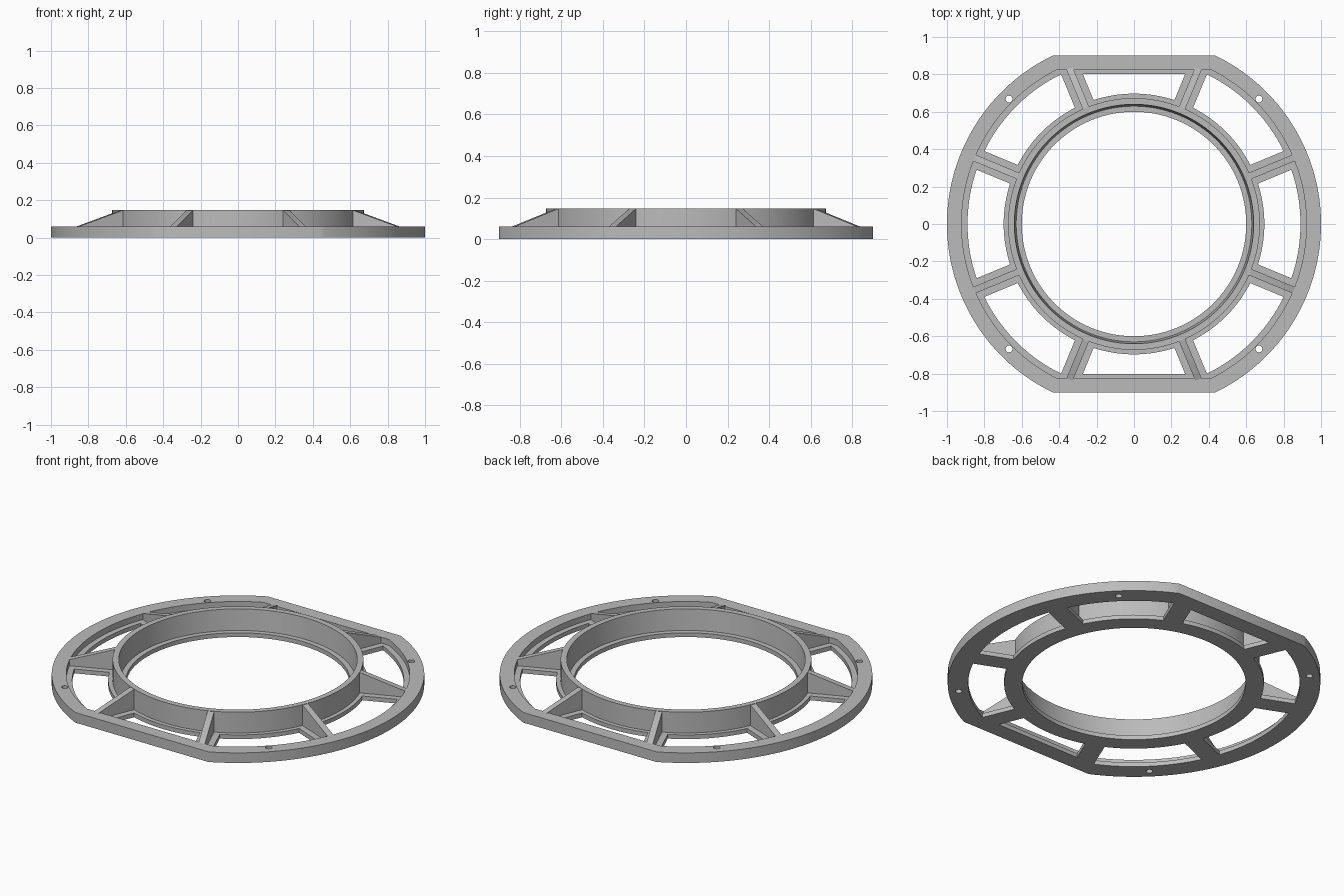
import bpy, bmesh
from math import sin, cos, asin, pi, radians

cube = bpy.data.objects.get("Cube")
if cube:
    bpy.data.objects.remove(cube)

RIM_H, FLOOR_H, HUB_H = 0.06, 0.025, 0.148
SPOKE_HALF, RIB_HALF = 0.054, 0.018

grey = bpy.data.materials.new("neutral grey")
grey.use_nodes = True
colour = (0.5, 0.5, 0.5, 1)
grey.diffuse_color = colour
grey.node_tree.nodes["Principled BSDF"].inputs["Base Color"].default_value = colour


def finish(name, bm):
    """Weld, orient and shade a part, then link it to the scene."""
    bmesh.ops.remove_doubles(bm, verts=bm.verts, dist=0.0001)
    bmesh.ops.recalc_face_normals(bm, faces=bm.faces)
    mesh = bpy.data.meshes.new(name)
    bm.to_mesh(mesh)
    bm.free()
    mesh.materials.clear()
    mesh.materials.append(grey)
    for p in mesh.polygons:
        p.use_smooth = True
        p.material_index = 0
    mesh.set_sharp_from_angle(angle=radians(30))
    obj = bpy.data.objects.new(name, mesh)
    bpy.context.scene.collection.objects.link(obj)
    return obj


def arc(r, a, b, n):
    """Points from angle a to b; r is a number or a function of angle."""
    radius = r if callable(r) else lambda t: r
    angles = [a + (b - a) * i / n for i in range(n + 1)]
    return [(radius(t) * cos(t), radius(t) * sin(t)) for t in angles]


def circle(r, n, x=0, y=0):
    return [(x + px, y + py) for px, py in arc(r, 0, 2 * pi, n)[:-1]]


def flatted_circle(r, flat):
    """Circle with its front and back cut straight."""
    a = asin(flat / r)
    return arc(r, -a, a, 64) + arc(r, pi - a, pi + a, 64)


def plate(name, outlines, height):
    """Flat plate: first outline is the border, the others are holes."""
    curve = bpy.data.curves.new(name, "CURVE")
    curve.dimensions = "2D"
    curve.fill_mode = "BOTH"
    curve.extrude = height / 2
    for pts in outlines:
        s = curve.splines.new("POLY")
        s.points.add(len(pts) - 1)
        for p, (x, y) in zip(s.points, pts):
            p.co = (x, y, 0, 1)
        s.use_cyclic_u = True
    temp = bpy.data.objects.new(name, curve)
    mesh = bpy.data.meshes.new_from_object(temp)
    bm = bmesh.new()
    bm.from_mesh(mesh)
    bmesh.ops.translate(bm, verts=bm.verts, vec=(0, 0, height / 2))
    bpy.data.objects.remove(temp)
    bpy.data.curves.remove(curve)
    bpy.data.meshes.remove(mesh)
    return finish(name, bm)


def window_radius(t):
    return min(0.89, 0.803 / max(abs(sin(t)), 0.01))


def window(a, b):
    """Opening between the spokes at angles a and b."""
    inset = 0.06
    for _ in range(5):
        inset = asin(SPOKE_HALF / window_radius(a + inset))
    inset_b = 0.06
    for _ in range(5):
        inset_b = asin(SPOKE_HALF / window_radius(b - inset_b))
    inner = asin(SPOKE_HALF / 0.697)
    return (arc(window_radius, a + inset, b - inset_b, 24)
            + arc(0.697, b - inner, a + inner, 16))


# Outer rim with four screw holes
rim_inside = flatted_circle(0.922, 0.825)
screws = [circle(0.018, 20, sx * 0.668, sy * 0.668) for sx in (-1, 1) for sy in (-1, 1)]
plate("outer_rim", [flatted_circle(1, 0.9), rim_inside] + screws, RIM_H)

# Thin floor: spokes, ledges and the lip inside the hub
spokes = [pi / 8 + i * pi / 4 for i in range(8)]
windows = [window(a, a + pi / 4) for a in spokes]
plate("spoke_floor", [rim_inside, circle(0.6, 128)] + windows, FLOOR_H)

# Hub collar with a slightly tapered bore
bm = bmesh.new()
profile = [(0.63, FLOOR_H), (0.673, FLOOR_H), (0.673, HUB_H), (0.64, HUB_H)]
ring = [bm.verts.new((r, 0, z)) for r, z in profile]
edges = [bm.edges.new((ring[i], ring[(i + 1) % 4])) for i in range(4)]
bmesh.ops.spin(bm, geom=ring + edges, cent=(0, 0, 0), axis=(0, 0, 1),
               angle=2 * pi, steps=128, use_merge=True)
finish("hub_collar", bm)

# Sloping ribs bracing the hub against the rim
for i, a in enumerate(spokes):
    end = 0.925 if abs(cos(a)) > abs(sin(a)) else 0.9
    bm = bmesh.new()
    side = [(0.665, FLOOR_H), (end, FLOOR_H), (end, RIM_H), (0.673, HUB_H - 0.002),
            (0.665, HUB_H - 0.002)]
    face = bm.faces.new([bm.verts.new((r, -RIB_HALF, z)) for r, z in side])
    ext = bmesh.ops.extrude_face_region(bm, geom=[face])
    moved = [v for v in ext["geom"] if isinstance(v, bmesh.types.BMVert)]
    bmesh.ops.translate(bm, verts=moved, vec=(0, 2 * RIB_HALF, 0))
    rib = finish(f"rib_{i + 1}", bm)
    rib.rotation_euler.z = a
